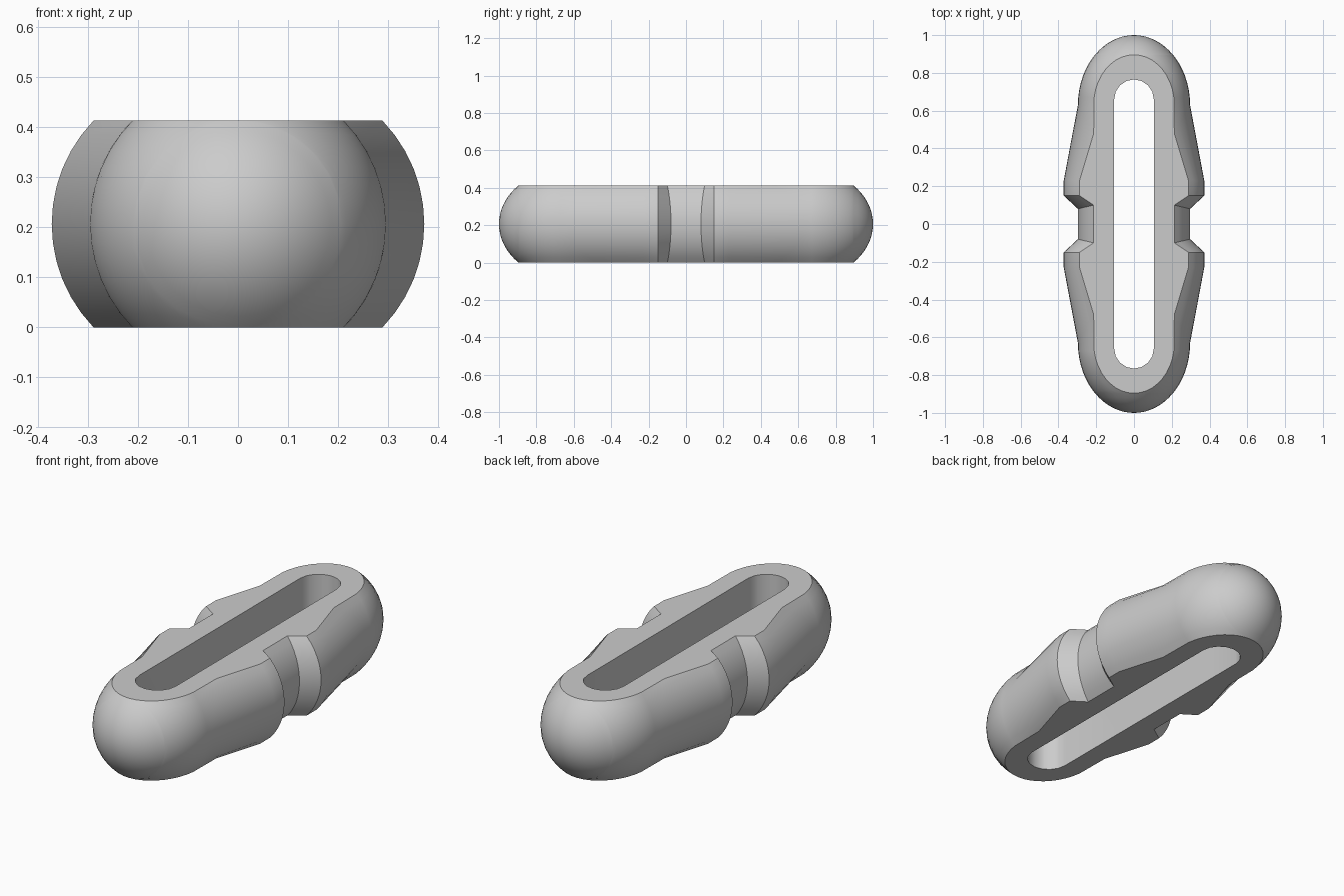
import bpy, bmesh
from math import sin, cos, asin, acos, pi, sqrt

old = bpy.data.objects.get("Cube")
if old:
    bpy.data.objects.remove(old, do_unlink=True)

H = 0.2065           # half height between the flat faces
R = 0.297            # radius of the rounded sides
FLAT = sqrt(R * R - H * H)
CAP_Y, CAP_LEN = 0.63, 0.37
SEG = 12             # segments along each side arc

grey = bpy.data.materials.new("plain_grey")
grey.use_nodes = True
grey.diffuse_color = (0.6, 0.6, 0.6, 1)
grey.node_tree.nodes["Principled BSDF"].inputs["Base Color"].default_value = (0.6, 0.6, 0.6, 1)


def make_object(name, bm):
    bmesh.ops.recalc_face_normals(bm, faces=bm.faces)
    mesh = bpy.data.meshes.new(name)
    bm.to_mesh(mesh)
    bm.free()
    mesh.materials.append(grey)
    ob = bpy.data.objects.new(name, mesh)
    bpy.context.collection.objects.link(ob)
    return ob


# Stations: sideways shift, radius, y at the flat face, y at mid height
half = [(0, R, 0.10, 0.08), (0.075, R, 0.15, 0.15),
        (0.075, R, 0.23, 0.23), (0, R, 0.48, 0.63)]


def cap_station(r):
    y = CAP_Y + CAP_LEN * sqrt(max(0, 1 - (r / R) ** 2))
    return (0, r, y, y)


# Rounded end: first where the flats cut it, then the closed dome
for i in range(1, 11):
    half.append(cap_station(sqrt(H * H + (FLAT * cos(i * pi / 20)) ** 2)))
dome = acos(H / R)
for i in range(1, 9):
    half.append(cap_station(R * cos(dome + (pi / 2 - dome) * i / 8)))

stations = [(s, r, -a, -b) for s, r, a, b in reversed(half)] + half

# Loft the body through the stations
bm = bmesh.new()
rings = []
for shift, r, y_flat, y_mid in stations:
    limit = asin(min(1, H / r)) if r > 1e-6 else pi / 2
    ring = []
    for side in (1, -1):
        for i in range(SEG + 1):
            t = side * limit * (2 * i / SEG - 1)
            blend = (cos(t) - cos(limit)) / (1 - cos(limit))
            y = y_flat + (y_mid - y_flat) * blend
            ring.append(bm.verts.new((side * (shift + r * cos(t)), y, H + r * sin(t))))
    rings.append(ring)
for a, b in zip(rings, rings[1:]):
    for i in range(len(a)):
        j = (i + 1) % len(a)
        bm.faces.new((a[i], a[j], b[j], b[i]))
bmesh.ops.remove_doubles(bm, verts=bm.verts, dist=1e-4)
bmesh.ops.dissolve_degenerate(bm, edges=bm.edges, dist=1e-5)
body = make_object("link_body", bm)

# Long slot through the body
bm = bmesh.new()
outline = []
for end in (1, -1):
    for i in range(9):
        t = pi * i / 8
        outline.append(bm.verts.new((end * 0.105 * cos(t), end * (0.66 + 0.105 * sin(t)), -0.2)))
face = bm.faces.new(outline)
top = bmesh.ops.extrude_face_region(bm, geom=[face])["geom"]
bmesh.ops.translate(bm, vec=(0, 0, 1), verts=[v for v in top if isinstance(v, bmesh.types.BMVert)])
cutter = make_object("slot_cutter", bm)
cutter.hide_render = True

cut = body.modifiers.new("slot", "BOOLEAN")
cut.operation = "DIFFERENCE"
cut.solver = "EXACT"
cut.object = cutter
bpy.ops.object.select_all(action="DESELECT")
body.select_set(True)
bpy.context.view_layer.objects.active = body
bpy.ops.object.modifier_apply(modifier="slot")
bpy.data.objects.remove(cutter, do_unlink=True)
bpy.ops.object.shade_smooth_by_angle(angle=pi / 6)
